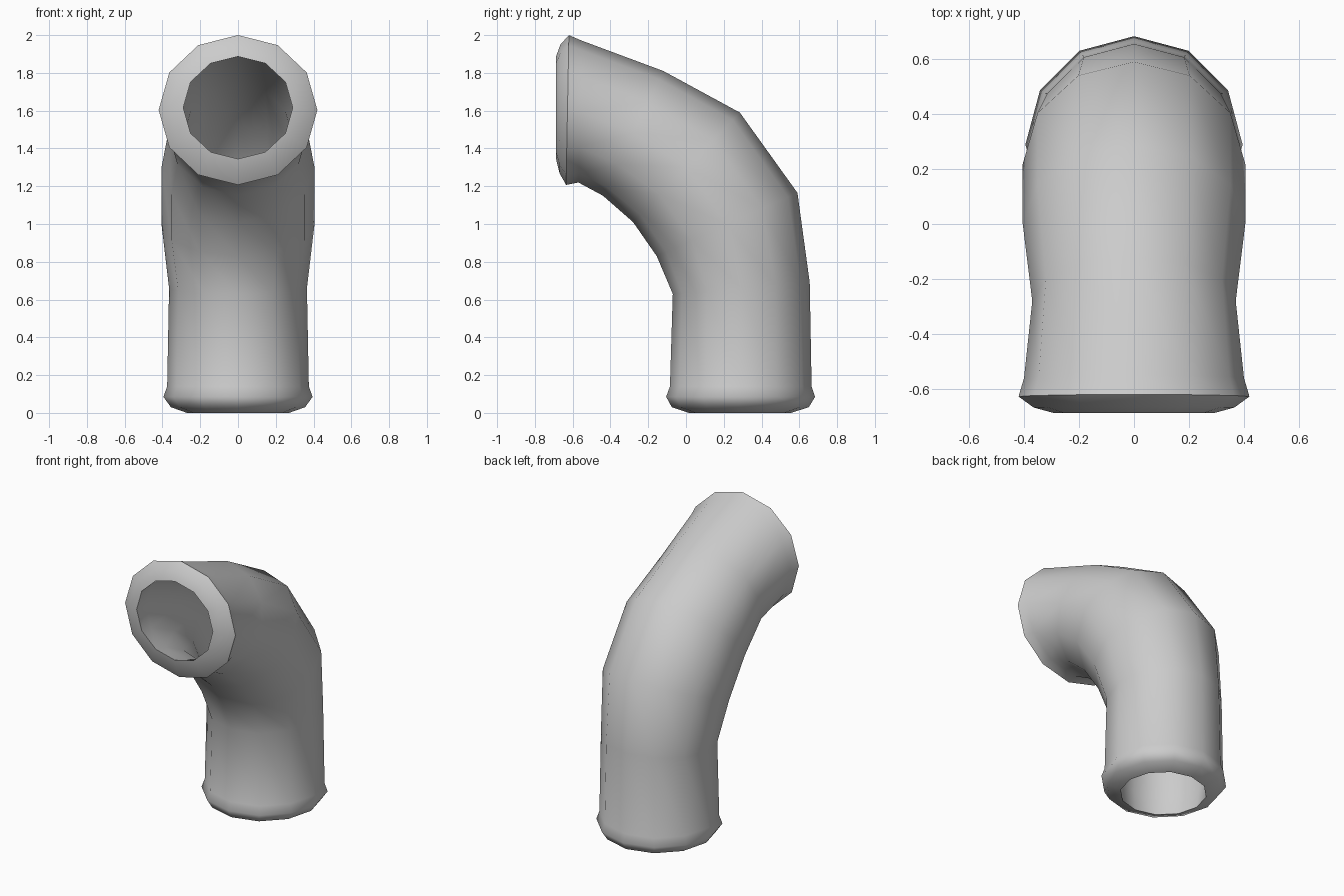
import bpy, bmesh, math
from mathutils import Vector

if "Cube" in bpy.data.objects:
    bpy.data.objects.remove(bpy.data.objects["Cube"])

SIDES = 12
# Pipe stations: (front y, z), (back y, z), half width in x
base_lip = [((0.015, 0.0), (0.555, 0.0), 0.27),
            ((-0.075, 0.03), (0.65, 0.03), 0.355),
            ((-0.105, 0.085), (0.683, 0.085), 0.395)]
body = [((-0.085, 0.14), (0.665, 0.14), 0.375),
        ((-0.07, 0.63), (0.655, 0.69), 0.365),
        ((-0.155, 0.83), (0.59, 1.165), 0.405),
        ((-0.28, 1.01), (0.285, 1.59), 0.405),
        ((-0.44, 1.15), (-0.12, 1.81), 0.37),
        ((-0.57, 1.22), (-0.55, 1.97), 0.40)]
mouth_lip = [((-0.635, 1.207), (-0.62, 2.0), 0.42),
             ((-0.67, 1.27), (-0.665, 1.95), 0.365),
             ((-0.688, 1.345), (-0.688, 1.887), 0.29)]


def add_ring(bm, station, scale=1.0):
    """Add an elliptical ring of vertices spanning the two profile points."""
    (y0, z0), (y1, z1), w = station
    near, far = Vector((0, y0, z0)), Vector((0, y1, z1))
    centre, half = (near + far) / 2, (far - near) / 2 * scale
    ring = []
    for i in range(SIDES):
        a = 2 * math.pi * i / SIDES
        ring.append(bm.verts.new(centre + half * math.cos(a)
                                 + Vector((w * scale * math.sin(a), 0, 0))))
    return ring


bm = bmesh.new()
# Outer skin with both lips, then the bore back down to the base
rings = [add_ring(bm, s) for s in base_lip + body + mouth_lip]
rings += [add_ring(bm, s, 0.77) for s in reversed(body)]
for k, a in enumerate(rings):
    b = rings[(k + 1) % len(rings)]
    for i in range(SIDES):
        j = (i + 1) % SIDES
        bm.faces.new((a[i], a[j], b[j], b[i]))
bmesh.ops.recalc_face_normals(bm, faces=bm.faces[:])

mesh = bpy.data.meshes.new("pipe_elbow")
bm.to_mesh(mesh)
bm.free()
pipe = bpy.data.objects.new("pipe_elbow", mesh)
bpy.context.collection.objects.link(pipe)

# Smooth pipe with crisp bore edges
bpy.context.view_layer.objects.active = pipe
pipe.select_set(True)
bpy.ops.object.shade_smooth_by_angle(angle=math.radians(62))
